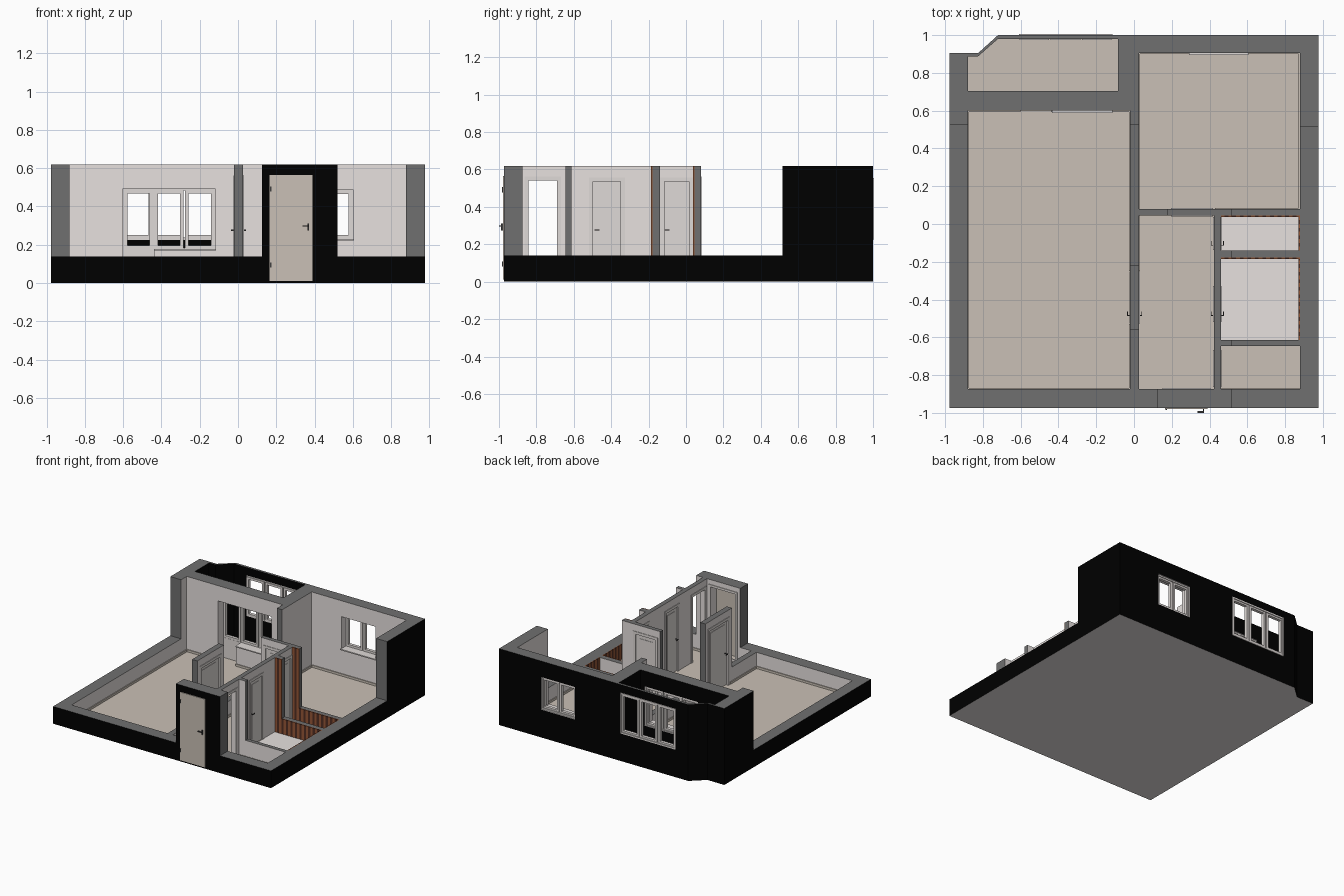
import bpy, bmesh

if "Cube" in bpy.data.objects:
    bpy.data.objects.remove(bpy.data.objects["Cube"])

X, F, L, H = 0.977, 0.012, 0.14, 0.619   # half width, floor, low wall and full wall heights


def material(name, r, g, b):
    m = bpy.data.materials.new(name)
    m.diffuse_color = (r, g, b, 1)
    m.use_nodes = True
    m.node_tree.nodes["Principled BSDF"].inputs["Base Color"].default_value = m.diffuse_color
    return m


LIGHT = material("light_plaster", 0.80, 0.755, 0.74)
BLACK = material("black_facade", 0.0, 0.0, 0.0)
CUT = material("grey_section", 0.16, 0.16, 0.16)
FLOOR = material("beige_floor", 0.59, 0.53, 0.465)
FRAME = material("pale_frame", 0.74, 0.70, 0.68)
METAL = material("dark_metal", 0.05, 0.05, 0.05)
BROWN = material("brown_plank", 0.30, 0.095, 0.037)
DARK = material("dark_plank", 0.08, 0.027, 0.016)


def finish(name, bm, mats):
    me = bpy.data.meshes.new(name)
    bm.to_mesh(me)
    bm.free()
    for m in mats:
        me.materials.append(m)
    ob = bpy.data.objects.new(name, me)
    bpy.context.collection.objects.link(ob)
    return ob


def boxes(name, items, mat):
    """One object out of boxes (x0, x1, y0, y1, z0, z1)."""
    bm = bmesh.new()
    for x0, x1, y0, y1, z0, z1 in items:
        for v in bmesh.ops.create_cube(bm, size=1)["verts"]:
            v.co = (x1 if v.co.x > 0 else x0, y1 if v.co.y > 0 else y0, z1 if v.co.z > 0 else z0)
    return finish(name, bm, [mat])


def prism(name, pts, z0, z1, mats, rule):
    bm = bmesh.new()
    f = bm.faces.new([bm.verts.new((x, y, z0)) for x, y in pts])
    ext = bmesh.ops.extrude_face_region(bm, geom=[f], use_keep_orig=True)["geom"]
    for v in ext:
        if isinstance(v, bmesh.types.BMVert):
            v.co.z = z1
    bmesh.ops.recalc_face_normals(bm, faces=bm.faces)
    for f in bm.faces:
        f.material_index = rule(f.normal)
    return finish(name, bm, mats)


def wall_rule(c, n):
    """0 plaster, 1 facade, 2 section cut."""
    if n.z > 0.5 and (c.z > H - 0.01 or abs(c.z - L) < 0.001):
        return 2
    near = lambda a, *vals: any(abs(a - v) < 0.001 for v in vals)
    if c.z > L and (abs(n.x) > 0.5 and near(c.x, 0.125, 0.175, 0.52)
                    or abs(n.y) > 0.5 and near(c.y, 0.528, 0.515, -0.56, -0.22)):
        return 2
    outside = near(abs(c.x), X) and abs(n.x) > 0.5 or near(c.y, -0.973, 1.0) and abs(n.y) > 0.5
    loggia = c.x < -0.08 and c.y > 0.704
    return 1 if outside or loggia else 0


def carve(name, solids, holes, mats, rule):
    """Union of boxes minus holes, emitting only the outer skin."""
    allb = solids + holes
    ax = [sorted({b[k] for b in allb} | {b[k + 1] for b in allb}) for k in (0, 2, 4)]
    idx = [{v: i for i, v in enumerate(a)} for a in ax]
    cells = set()
    for group, op in ((solids, cells.add), (holes, cells.discard)):
        for b in group:
            r = [range(idx[k][b[2 * k]], idx[k][b[2 * k + 1]]) for k in range(3)]
            for i in r[0]:
                for j in r[1]:
                    for k in r[2]:
                        op((i, j, k))
    bm = bmesh.new()
    verts = {}
    for c in cells:
        for d in range(3):
            for s in (0, 1):
                nb = list(c)
                nb[d] += 2 * s - 1
                if tuple(nb) in cells:
                    continue
                u, w = (d + 1) % 3, (d + 2) % 3
                quad = []
                for a, b in ((0, 0), (1, 0), (1, 1), (0, 1)):
                    p = list(c)
                    p[d] += s
                    p[u] += a
                    p[w] += b
                    p = tuple(p)
                    if p not in verts:
                        verts[p] = bm.verts.new([ax[q][p[q]] for q in range(3)])
                    quad.append(verts[p])
                f = bm.faces.new(quad if s else quad[::-1])
                f.normal_update()
                f.material_index = rule(f.calc_center_median(), f.normal)
    return finish(name, bm, mats)


# Floor slab following the chamfered corner, with wet-room tiles on top
prism("floor_slab", [(-X, -0.973), (X, -0.973), (X, 1), (-0.72, 1), (-0.825, 0.905), (-X, 0.905)],
      0, F, [FLOOR, BLACK, LIGHT], lambda n: 0 if n.z > 0.5 else 2 if n.z < -0.5 else 1)
boxes("wet_room_floor", [(0.46, 0.878, -0.613, -0.178, F, F + 0.006),
                         (0.46, 0.878, -0.14, 0.045, F, F + 0.006)], LIGHT)

# Walls: low cut-away parts, full height parts, then openings
low = [(-X, X, -0.973, -0.873), (-X, -0.88, -0.973, 0.528), (0.878, X, -0.973, 0.515),
       (-0.02, 0.027, -0.873, 0.6), (0.027, 0.878, 0.045, 0.08),
       (0.46, 0.878, -0.178, -0.14), (0.46, 0.878, -0.645, -0.613)]
high = [(-X, -0.88, 0.528, 0.905), (-0.88, 0.027, 0.6, 0.705), (-0.085, 0.027, 0.6, 1.0),
        (-0.02, 0.027, 0.528, 0.6), (-0.02, 0.027, -0.56, -0.22), (0.027, X, 0.905, 1.0),
        (0.878, X, 0.515, 1.0), (0.125, 0.52, -0.973, -0.873), (0.423, 0.46, -0.873, 0.045),
        (0.175, 0.52, 0.045, 0.08), (0.46, 0.52, -0.178, -0.14), (0.46, 0.52, -0.645, -0.613),
        (-0.72, -0.085, 0.98, 1.0)]
holes = [(0.165, 0.39, -0.973, -0.873, F, 0.565), (-0.02, 0.027, -0.51, -0.27, F, 0.545),
         (0.423, 0.46, -0.845, -0.685, F, 0.545), (0.423, 0.46, -0.5, -0.345, F, 0.54),
         (0.423, 0.46, -0.12, 0.02, F, 0.54), (0.215, 0.40, 0.045, 0.08, F, 0.545),
         (-0.6, -0.44, 0.6, 0.705, F, 0.495), (-0.44, -0.12, 0.6, 0.705, 0.175, 0.495),
         (-0.61, -0.115, 0.98, 1.0, 0.225, 0.555), (0.295, 0.6, 0.905, 1.0, 0.225, 0.49)]
carve("walls", [b + (F, L) for b in low] + [b + (F, H) for b in high], holes,
      [LIGHT, BLACK, CUT], wall_rule)
prism("loggia_chamfer_wall", [(-0.88, 0.905), (-0.825, 0.905), (-0.72, 1), (-0.72, 0.98),
                              (-0.825, 0.888), (-0.88, 0.888)],
      F, H, [BLACK, CUT], lambda n: 1 if n.z > 0.5 else 0)


# Windows: an outer frame plus a slimmer sash ring per pane
def ring(x0, x1, y0, y1, z0, z1, w):
    return [(x0, x0 + w, y0, y1, z0, z1), (x1 - w, x1, y0, y1, z0, z1),
            (x0 + w, x1 - w, y0, y1, z0, z0 + w), (x0 + w, x1 - w, y0, y1, z1 - w, z1)]


def window(name, xs, z0, z1, y, depth=0.025):
    parts = ring(xs[0], xs[-1], y, y + depth, z0, z1, 0.012)
    for a, b in zip(xs, xs[1:]):
        parts += ring(a + 0.004, b - 0.004, y - 0.006, y + depth - 0.006, z0 + 0.008, z1 - 0.008, 0.018)
    boxes(name, parts, FRAME)


window("loggia_window", [-0.61, -0.445, -0.28, -0.115], 0.225, 0.555, 0.98)
window("bedroom_window", [0.295, 0.4475, 0.6], 0.225, 0.49, 0.965)
window("living_window", [-0.44, -0.28, -0.12], 0.17, 0.495, 0.67)
window("balcony_door", [-0.6, -0.44], 0.17, 0.495, 0.67)
boxes("balcony_door_panel", [(-0.6, -0.44, 0.668, 0.693, F, 0.175)], FRAME)
boxes("window_sills", [(-0.435, -0.115, 0.588, 0.67, 0.169, 0.177),
                       (0.29, 0.605, 0.895, 0.965, 0.222, 0.231)], FRAME)


# Interior doors: u runs along the wall, n goes through it
def door(name, axis, u0, u1, n0, n1, top, handle_u=None, leaf=True):
    place = lambda a, b, c, d, e, f: (c, d, a, b, e, f) if axis == "y" else (a, b, c, d, e, f)
    w, out = 0.018, 0.004
    casing = []
    for a, b in ((n0 - out, n0 + 0.004), (n1 - 0.004, n1 + out)):
        casing += [place(u0 - w, u0 + 0.004, a, b, F, top + w), place(u1 - 0.004, u1 + w, a, b, F, top + w),
                   place(u0 + 0.004, u1 - 0.004, a, b, top - 0.004, top + w)]
    boxes(name + "_casing", casing, FRAME)
    mid = (n0 + n1) / 2
    if leaf:
        boxes(name + "_leaf", [place(u0, u1, mid - 0.009, mid + 0.009, F + 0.003, top),
                               place(u0 + 0.03, u1 - 0.03, mid - 0.012, mid + 0.012, 0.06, top - 0.035)], FRAME)
    if handle_u is None:
        return
    grip = (handle_u, handle_u + 0.026)
    bars = [place(*grip, a, a + 0.004, 0.273, 0.279) for a in (n0 - 0.016, n1 + 0.012)]
    bars.append(place(handle_u, handle_u + 0.005, n0 - 0.016, n1 + 0.016, 0.273, 0.279))
    boxes(name + "_handle", bars, METAL)


door("living_door", "y", -0.51, -0.27, -0.02, 0.027, 0.545, -0.488)
door("bathroom_door", "y", -0.5, -0.345, 0.423, 0.46, 0.54, -0.488)
door("toilet_door", "y", -0.12, 0.02, 0.423, 0.46, 0.54, -0.115)
door("closet_doorway", "y", -0.845, -0.685, 0.423, 0.46, 0.545, leaf=False)
door("bedroom_door", "x", 0.215, 0.40, 0.045, 0.08, 0.545)

# Entrance door with inner casing, hinges and lever
boxes("entrance_leaf", [(0.165, 0.39, -0.979, -0.95, F, 0.565)], FLOOR)
boxes("entrance_casing", ring(0.15, 0.405, -0.876, -0.868, F, 0.58, 0.018), FRAME)
boxes("entrance_hardware",
      [(0.168, 0.176, -0.984, -0.976, z, z + 0.028) for z in (0.08, 0.477)]
      + [(0.364, 0.370, -0.990, -0.976, 0.275, 0.312), (0.336, 0.370, -1.0, -0.990, 0.295, 0.301),
         (0.336, 0.370, -0.945, -0.939, 0.295, 0.301), (0.364, 0.370, -0.95, -0.939, 0.275, 0.312)], METAL)

# Vertical plank cladding in the wet rooms, alternating two browns
planks = ([], [])
step, t = 0.02, 0.008
for y in (-0.178, 0.045):
    for i in range(21):
        a = 0.46 + i * step
        planks[i % 2].append((a, min(a + step, 0.878), y - t, y, F, H if i < 3 else L))
for y0, y1 in ((-0.613, -0.178 - t), (-0.14, 0.045 - t)):
    for i in range(int((y1 - y0) / step) + 1):
        a = y0 + i * step
        planks[i % 2].append((0.878 - t, 0.878, a, min(a + step, y1), F, L))
boxes("brown_planks", planks[0], BROWN)
boxes("dark_planks", planks[1], DARK)

# Skirting boards in the dry rooms
s, top = 0.006, F + 0.018
boxes("skirting", [
    (-0.88, -0.88 + s, -0.873, 0.6, F, top), (-0.88, -0.02, -0.873, -0.873 + s, F, top),
    (-0.02 - s, -0.02, -0.873, -0.53, F, top), (-0.02 - s, -0.02, -0.25, 0.6, F, top),
    (-0.88, -0.6, 0.6 - s, 0.6, F, top), (-0.44, -0.02, 0.6 - s, 0.6, F, top),
    (0.027, 0.878, 0.905 - s, 0.905, F, top), (0.878 - s, 0.878, 0.08, 0.905, F, top),
    (0.027, 0.027 + s, 0.08, 0.905, F, top), (0.43, 0.878, 0.08, 0.08 + s, F, top),
    (0.027, 0.027 + s, -0.25, 0.045, F, top), (0.46, 0.878, -0.873, -0.873 + s, F, top)], FLOOR)
